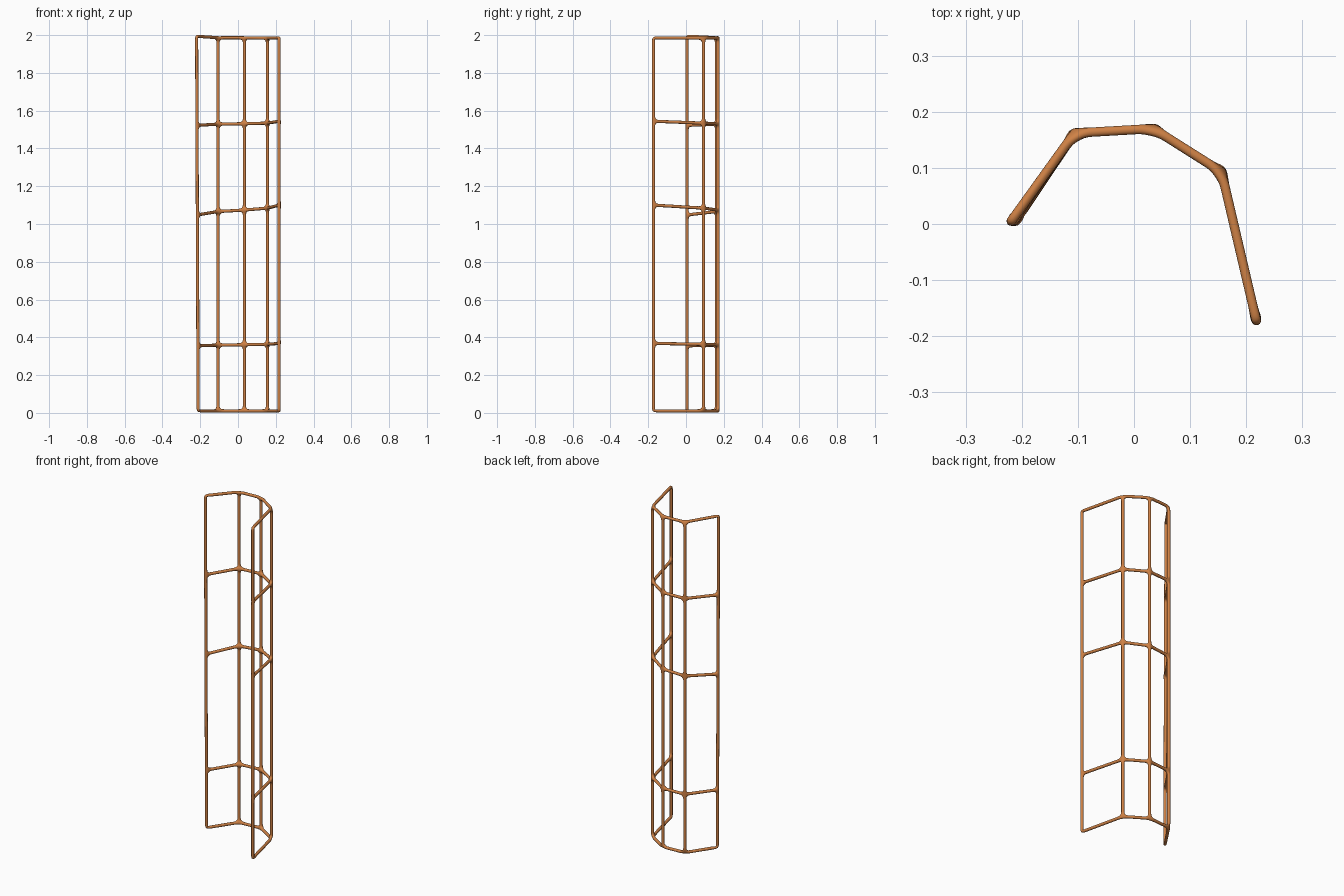
import bpy

if "Cube" in bpy.data.objects:
    bpy.data.objects.remove(bpy.data.objects["Cube"])

# Curved panel layout: plan position of each upright and heights of its five joints
columns = [
    ((-0.215, 0.005), (0.011, 0.355, 1.048, 1.522, 1.994)),
    ((-0.106, 0.162), (0.011, 0.359, 1.066, 1.529, 1.986)),
    ((0.034, 0.170), (0.011, 0.361, 1.074, 1.531, 1.986)),
    ((0.156, 0.093), (0.011, 0.363, 1.084, 1.534, 1.984)),
    ((0.218, -0.172), (0.011, 0.368, 1.100, 1.544, 1.985)),
]
rows = 5
verts = [(x, y, z) for (x, y), heights in columns for z in heights]
# First upright leans slightly outwards
verts[:rows] = [(-0.211 - 0.004 * z, y, z) for _, y, z in verts[:rows]]

# Uprights, then the cross rods between neighbouring uprights
n = len(columns)
edges = [(c * rows + r, c * rows + r + 1) for c in range(n) for r in range(rows - 1)]
edges += [(c * rows + r, (c + 1) * rows + r) for c in range(n - 1) for r in range(rows)]

mesh = bpy.data.meshes.new("lattice_frame")
mesh.from_pydata(verts, edges, [])
frame = bpy.data.objects.new("lattice_frame", mesh)
bpy.context.collection.objects.link(frame)

# Turn the edges into rounded rods with swollen joints
skin = frame.modifiers.new("rods", 'SKIN')
skin.use_smooth_shade = True
for v in mesh.skin_vertices[0].data:
    v.radius = (0.009, 0.009)
sub = frame.modifiers.new("rounding", 'SUBSURF')
sub.levels = sub.render_levels = 2

# Copper colour
mat = bpy.data.materials.new("copper")
mat.diffuse_color = (0.62, 0.22, 0.06, 1)
mat.use_nodes = True
mat.node_tree.nodes["Principled BSDF"].inputs["Base Color"].default_value = mat.diffuse_color
mesh.materials.append(mat)
